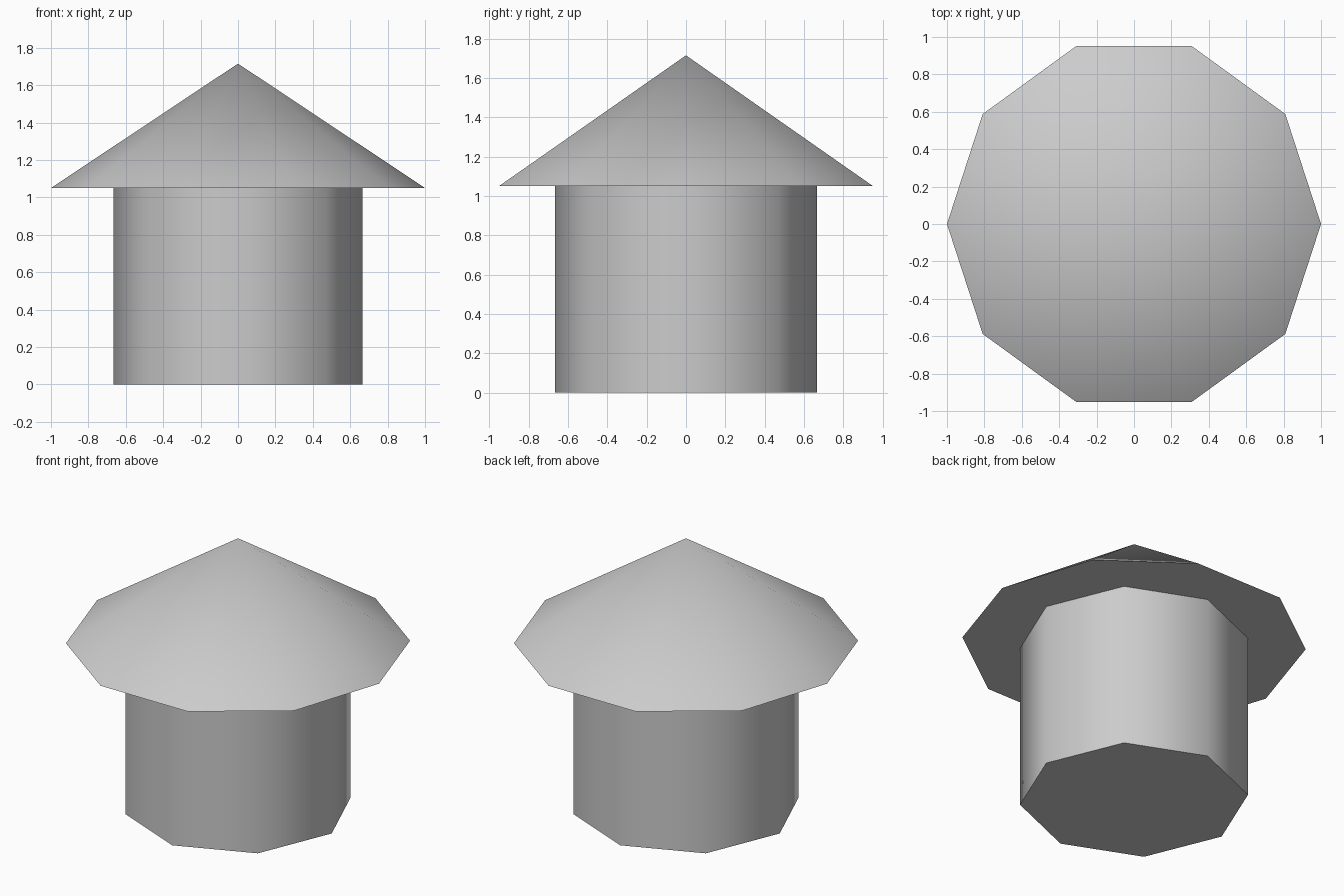
import bpy, bmesh
from math import cos, sin, tau, radians

if "Cube" in bpy.data.objects:
    bpy.data.objects.remove(bpy.data.objects["Cube"])


def ring(bm, sides, radius, z):
    # First corner lies on +x
    return [bm.verts.new((radius * cos(tau * i / sides), radius * sin(tau * i / sides), z))
            for i in range(sides)]


def finish(bm, name):
    bmesh.ops.recalc_face_normals(bm, faces=bm.faces)
    mesh = bpy.data.meshes.new(name)
    bm.to_mesh(mesh)
    bm.free()
    obj = bpy.data.objects.new(name, mesh)
    bpy.context.collection.objects.link(obj)
    bpy.ops.object.select_all(action='DESELECT')
    obj.select_set(True)
    bpy.context.view_layer.objects.active = obj
    bpy.ops.object.shade_smooth_by_angle(angle=radians(60))
    return obj


EAVE_Z, PEAK_Z = 1.05, 1.715

# Eight-sided wall drum
bm = bmesh.new()
low, high = ring(bm, 8, 0.665, 0), ring(bm, 8, 0.665, EAVE_Z)
for i in range(8):
    j = (i + 1) % 8
    bm.faces.new((low[i], low[j], high[j], high[i]))
bm.faces.new(low[::-1])
bm.faces.new(high)
finish(bm, "wall")

# Ten-sided pointed roof with closed underside
bm = bmesh.new()
eave = ring(bm, 10, 1.0, EAVE_Z)
peak = bm.verts.new((0, 0, PEAK_Z))
for i in range(10):
    bm.faces.new((eave[i], eave[(i + 1) % 10], peak))
bm.faces.new(eave[::-1])
finish(bm, "roof")
